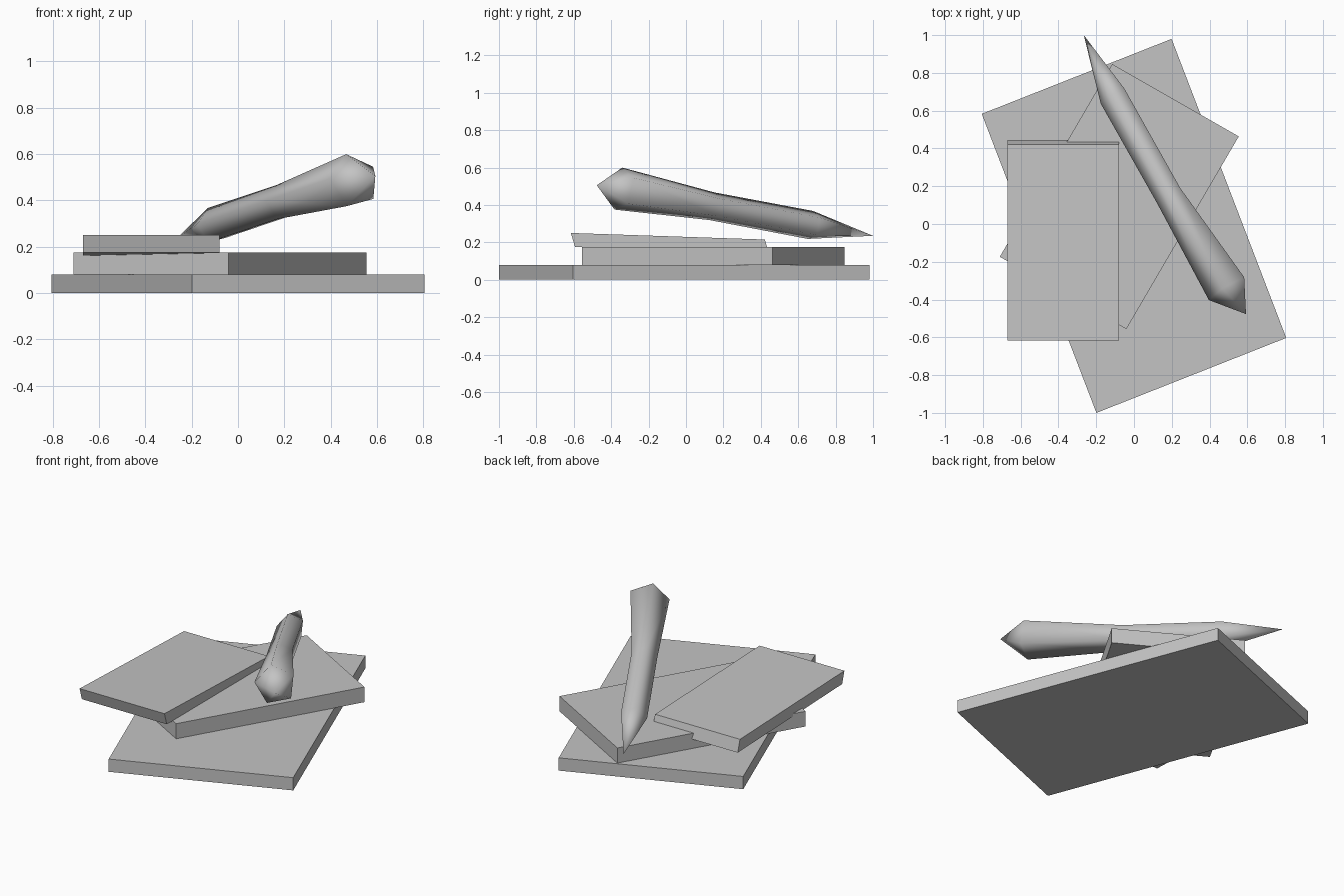
import bpy
import bmesh
import math
from mathutils import Matrix, Vector

old = bpy.data.objects.get("Cube")
if old:
    bpy.data.objects.remove(old, do_unlink=True)

grey = bpy.data.materials.new("plain grey")
grey.use_nodes = True
colour = (0.55, 0.55, 0.55, 1)
grey.diffuse_color = colour
grey.node_tree.nodes["Principled BSDF"].inputs["Base Color"].default_value = colour


def add_object(name, bm, smooth=False):
    bmesh.ops.recalc_face_normals(bm, faces=bm.faces)
    for face in bm.faces:
        face.smooth = smooth
    mesh = bpy.data.meshes.new(name)
    bm.to_mesh(mesh)
    bm.free()
    mesh.materials.append(grey)
    obj = bpy.data.objects.new(name, mesh)
    bpy.context.collection.objects.link(obj)
    return obj


def slab(name, centre, width, length, height):
    """Block spanned by three edge vectors around its centre."""
    matrix = Matrix((width, length, height)).transposed().to_4x4()
    matrix.translation = centre
    bm = bmesh.new()
    bmesh.ops.create_cube(bm, size=1, matrix=matrix)
    return add_object(name, bm)


# Stack of three books, the top one leaning slightly
slab("bottom_book", (0, -0.01, 0.04), (1.005, 0.397, 0), (-0.607, 1.583, 0), (0, 0, 0.08))
slab("middle_book", (-0.078, 0.145, 0.1275), (0.67, -0.383, 0), (0.595, 1.02, 0), (0, 0, 0.095))
slab("top_book", (-0.375, -0.086, 0.195), (0.59, 0, 0), (0, 1.037, -0.035), (0, -0.0225, 0.075))

# Five-sided pen: a tip, three rings along the barrel and a pointed cap
tip = Vector((-0.266, 1.0, 0.235))
cap = Vector((0.593, -0.477, 0.505))
rings = [((-0.107, 0.677, 0.291), 0.08),
         ((0.19, 0.15, 0.391), 0.079),
         ((0.5, -0.343, 0.484), 0.12)]
axis = (Vector(rings[-1][0]) - Vector(rings[0][0])).normalized()
side = Vector((-axis.y, axis.x, 0)).normalized()
up = side.cross(axis)
if up.z < 0:
    up = -up

bm = bmesh.new()
sides = 5
loops = []
for centre, radius in rings:
    loop = []
    for i in range(sides):
        a = math.radians(31) + math.tau * i / sides
        loop.append(bm.verts.new(Vector(centre) + radius * (math.cos(a) * side + math.sin(a) * up)))
    loops.append(loop)
tip_vert, cap_vert = bm.verts.new(tip), bm.verts.new(cap)
for i in range(sides):
    j = (i + 1) % sides
    bm.faces.new((tip_vert, loops[0][i], loops[0][j]))
    for near, far in zip(loops, loops[1:]):
        bm.faces.new((near[i], far[i], far[j], near[j]))
    bm.faces.new((cap_vert, loops[-1][j], loops[-1][i]))
add_object("pen", bm, smooth=True)
